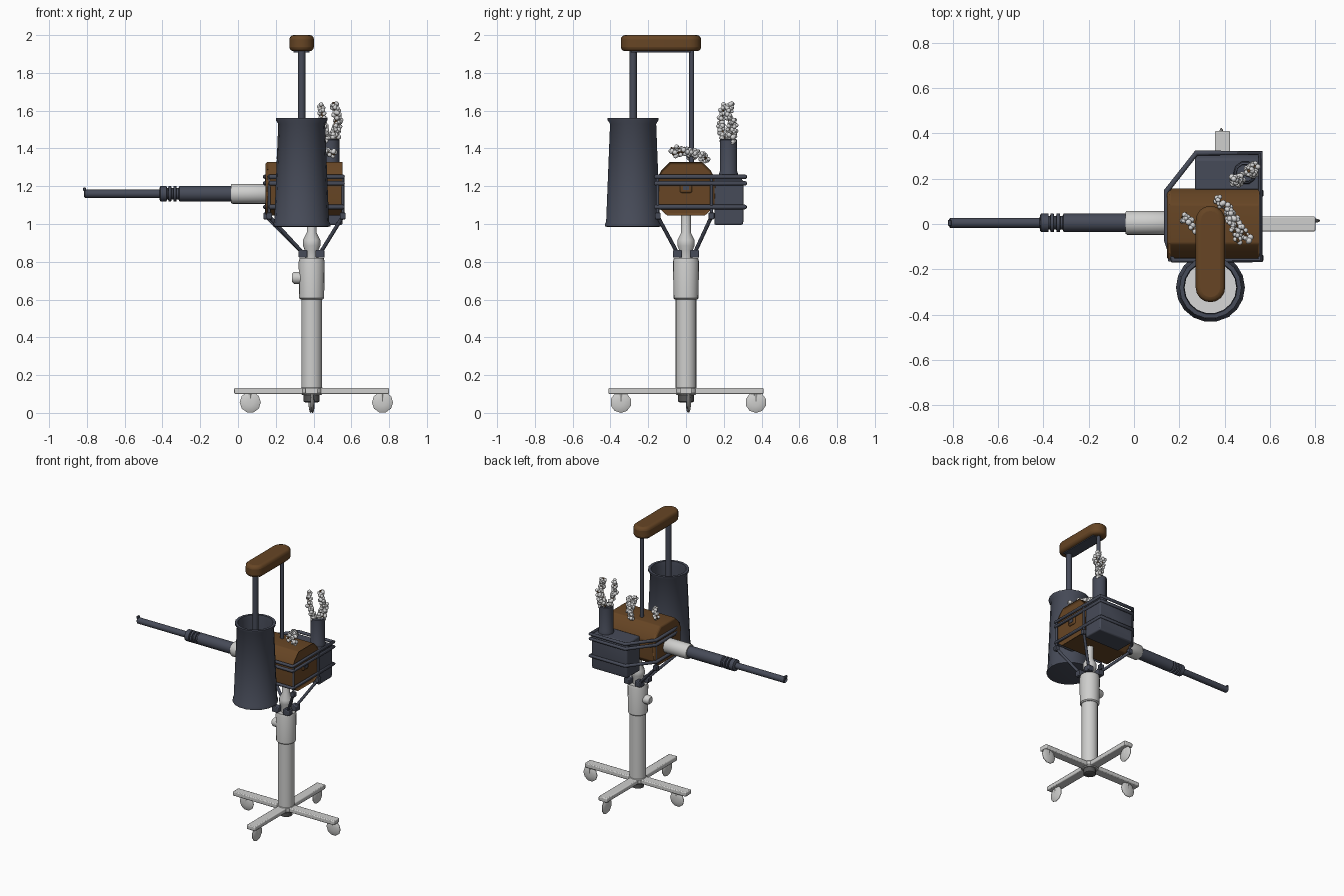
import bpy, bmesh, math, random
from mathutils import Vector, Matrix

if "Cube" in bpy.data.objects:
    bpy.data.objects.remove(bpy.data.objects["Cube"])

random.seed(4)


def mat(name, r, g, b):
    m = bpy.data.materials.new(name)
    m.diffuse_color = (r, g, b, 1)
    m.use_nodes = True
    m.node_tree.nodes["Principled BSDF"].inputs["Base Color"].default_value = m.diffuse_color
    return m


BROWN = mat("brown leather", 0.135, 0.060, 0.018)
SLATE = mat("slate metal", 0.062, 0.070, 0.098)
GREY = mat("light grey", 0.62, 0.62, 0.61)
DARK = mat("dark grey", 0.09, 0.09, 0.09)
WHITE = mat("pearl white", 0.68, 0.68, 0.68)
CX = 0.39  # stand axis


def finish(name, bm, *mats, angle=40, bevel=0, segs=2):
    bmesh.ops.recalc_face_normals(bm, faces=bm.faces)
    me = bpy.data.meshes.new(name)
    bm.to_mesh(me)
    bm.free()
    ob = bpy.data.objects.new(name, me)
    bpy.context.collection.objects.link(ob)
    for m in mats:
        me.materials.append(m)
    if bevel:
        md = ob.modifiers.new("bevel", 'BEVEL')
        md.width, md.segments = bevel, segs
        md.limit_method, md.angle_limit = 'ANGLE', math.radians(30)
    bpy.ops.object.select_all(action='DESELECT')
    ob.select_set(True)
    bpy.context.view_layer.objects.active = ob
    bpy.ops.object.shade_smooth_by_angle(angle=math.radians(angle))
    return ob


def lathe(name, pts, origin, axis, m, n=20):
    """Spin (radius, distance) points round an axis; ends are capped."""
    bm = bmesh.new()
    rot = Vector((0, 0, 1)).rotation_difference(Vector(axis)).to_matrix()
    rings = []
    for r, d in pts:
        rings.append([bm.verts.new(Vector(origin) + rot @ Vector(
            (r * math.cos(2 * math.pi * i / n), r * math.sin(2 * math.pi * i / n), d))) for i in range(n)])
    for a, b in zip(rings, rings[1:]):
        for i in range(n):
            j = (i + 1) % n
            bm.faces.new((a[i], a[j], b[j], b[i]))
    bm.faces.new(rings[0])
    bm.faces.new(rings[-1])
    return finish(name, bm, m)


def rod(name, a, b, r, m, n=10):
    d = Vector(b) - Vector(a)
    return lathe(name, [(r, 0), (r, d.length)], a, d.normalized(), m, n)


def box(name, lo, hi, m, bevel=0.0, segs=2):
    bm = bmesh.new()
    lo, hi = Vector(lo), Vector(hi)
    bmesh.ops.create_cube(bm, size=1, matrix=Matrix.Translation((lo + hi) / 2) @ Matrix.Diagonal((*(hi - lo), 1)))
    return finish(name, bm, m, bevel=bevel, segs=segs)


def prism(bm, prof, x0, x1):
    """Extrude a (y, z) outline along x; returns the end faces."""
    a = [bm.verts.new((x0, y, z)) for y, z in prof]
    b = [bm.verts.new((x1, y, z)) for y, z in prof]
    for i in range(len(prof)):
        j = (i + 1) % len(prof)
        bm.faces.new((a[i], a[j], b[j], b[i]))
    return [bm.faces.new(a), bm.faces.new(b)]


# --- rolling stand: crossed legs, thin wheels, column ---
box("leg_x", (-0.02, -0.033, 0.10), (0.80, 0.033, 0.132), GREY, 0.006)
box("leg_y", (CX - 0.034, -0.41, 0.10), (CX + 0.034, 0.41, 0.132), GREY, 0.006)
lathe("leg_hub", [(0.05, 0.095), (0.06, 0.105), (0.06, 0.13), (0.05, 0.14)], (CX, 0, 0), (0, 0, 1), GREY)
lathe("hub_underside", [(0.032, 0.055), (0.042, 0.06), (0.042, 0.1)], (CX, 0, 0), (0, 0, 1), DARK, 12)
for i, (x, y, ax) in enumerate([(0.065, 0.01, (0, 1, 0)), (0.765, 0.015, (0, 1, 0)),
                                (CX + 0.005, -0.345, (1, 0, 0)), (CX - 0.005, 0.37, (1, 0, 0))]):
    lathe("wheel_%d" % i, [(0.02, -0.011), (0.047, -0.007), (0.056, -0.002), (0.056, 0.002), (0.047, 0.007),
                           (0.02, 0.011)], (x, y, 0.056), ax, GREY, 10)
    rod("wheel_pin_%d" % i, (x, y, 0.06), (x, y, 0.11), 0.012, GREY, 8)
lathe("column", [(0.055, 0.12), (0.055, 0.62)], (CX, 0, 0), (0, 0, 1), GREY)
lathe("collar", [(0.058, 0.60), (0.066, 0.607), (0.069, 0.80), (0.064, 0.82)], (CX, 0, 0), (0, 0, 1), GREY)
lathe("collar_knob", [(0.032, 0), (0.032, 0.092), (0.022, 0.104)], (CX, 0, 0.715), (-1, 0, 0), GREY, 14)
lathe("neck", [(0.035, 0.81), (0.036, 0.86), (0.046, 0.885), (0.046, 0.915), (0.026, 0.955), (0.026, 1.06)],
      (CX, 0, 0), (0, 0, 1), GREY, 14)

# --- four struts with clamps ---
corners = [(0.165, -0.15), (0.555, -0.15), (0.15, 0.135), (0.555, 0.135)]
for i, (x, y) in enumerate(corners):
    sx, sy = CX + math.copysign(0.045, x - CX), math.copysign(0.045, y)
    box("clamp_%d" % i, (sx - 0.024, sy - 0.024, 0.822), (sx + 0.024, sy + 0.024, 0.862), SLATE, 0.005)
    rod("strut_%d" % i, (sx, sy, 0.845), (x, y, 1.04), 0.010, SLATE)
    box("strut_end_%d" % i, (x - 0.015, y - 0.015, 1.025), (x + 0.015, y + 0.015, 1.06), SLATE, 0.004)
    rod("post_%d" % i, (x, y, 1.04), (x, y, 1.255), 0.008, SLATE)

# --- rail cage ---
outline = [(0.275, 0.313), (0.557, 0.313), (0.557, -0.16), (0.172, -0.16), (0.143, -0.07), (0.143, 0.145)]
for z in (1.25, 1.215, 1.09):
    cu = bpy.data.curves.new("rail", 'CURVE')
    cu.dimensions, cu.bevel_depth, cu.bevel_resolution = '3D', 0.012, 2
    sp = cu.splines.new('POLY')
    sp.points.add(len(outline) - 1)
    for p, (x, y) in zip(sp.points, outline):
        p.co = (x, y, z, 1)
    sp.use_cyclic_u = True
    cu.materials.append(SLATE)
    ob = bpy.data.objects.new("rail", cu)
    bpy.context.collection.objects.link(ob)
    bpy.ops.object.select_all(action='DESELECT')
    ob.select_set(True)
    bpy.context.view_layer.objects.active = ob
    bpy.ops.object.convert(target='MESH')
    bpy.ops.object.shade_smooth_by_angle(angle=math.radians(50))

# --- brown case with recessed end panels ---
bm = bmesh.new()
half = [(0.10, 1.045), (0.15, 1.09), (0.157, 1.235), (0.13, 1.285), (0.085, 1.328)]
ends = prism(bm, half + [(-y, z) for y, z in reversed(half)], 0.157, 0.553)
bmesh.ops.inset_individual(bm, faces=ends, thickness=0.03, depth=0)
bmesh.ops.inset_individual(bm, faces=ends, thickness=0.006, depth=-0.012)
finish("case", bm, BROWN, bevel=0.008)
box("case_latch", (0.53, -0.032, 1.165), (0.552, 0.032, 1.22), BROWN, 0.008)
box("case_latch_slot", (0.55, -0.016, 1.18), (0.555, 0.016, 1.2), SLATE)

# --- rear box and flower tube ---
bm = bmesh.new()
prism(bm, [(0.15, 0.995), (0.30, 0.995), (0.305, 1.02), (0.305, 1.225), (0.285, 1.25), (0.15, 1.25)], 0.268, 0.553)
finish("rear_box", bm, SLATE, bevel=0.008)
lathe("flower_tube", [(0.052, 1.24), (0.052, 1.27), (0.048, 1.28), (0.048, 1.445), (0.040, 1.45), (0.038, 1.36)],
      (0.49, 0.225, 0), (0, 0, 1), SLATE, 10)

# --- tall open can ---
lathe("can", [(0.14, 0.985), (0.152, 0.988), (0.152, 1.0), (0.145, 1.012), (0.124, 1.53), (0.137, 1.55),
              (0.137, 1.562), (0.118, 1.562), (0.114, 1.53), (0.125, 1.02)], (0.337, -0.28, 0), (0, 0, 1), SLATE, 18)
rod("can_floor", (0.337, -0.28, 1.015), (0.337, -0.28, 1.03), 0.125, WHITE, 18)

# --- carrying handle ---
rod("handle_post_front", (0.337, -0.28, 1.02), (0.337, -0.28, 1.93), 0.020, SLATE, 12)
rod("handle_post_rear", (0.337, 0.03, 1.30), (0.337, 0.03, 1.93), 0.013, SLATE, 12)
bm = bmesh.new()
ring = []
for yc, a0 in ((0.015, 0), (-0.28, math.pi)):
    ring += [(0.337 + 0.065 * math.cos(a0 + math.pi * i / 8), yc + 0.065 * math.sin(a0 + math.pi * i / 8))
             for i in range(9)]
bot = bm.faces.new([bm.verts.new((x, y, 1.915)) for x, y in ring])
ext = bmesh.ops.extrude_face_region(bm, geom=[bot], use_keep_orig=True)
bmesh.ops.translate(bm, verts=[v for v in ext['geom'] if isinstance(v, bmesh.types.BMVert)], vec=(0, 0, 0.085))
finish("handle_grip", bm, BROWN, bevel=0.022, segs=3)
box("handle_underside", (0.295, -0.29, 1.909), (0.379, 0.025, 1.918), SLATE)

# --- barrel ---
lathe("barrel_socket", [(0.048, -0.16), (0.053, -0.15), (0.053, 0.03), (0.048, 0.037)], (0, 0.005, 1.16), (-1, 0, 0), GREY)
lathe("barrel", [(0.041, 0.03), (0.041, 0.31), (0.030, 0.315), (0.030, 0.325), (0.041, 0.327), (0.041, 0.341),
                 (0.030, 0.343), (0.030, 0.352), (0.041, 0.354), (0.041, 0.368), (0.030, 0.370), (0.030, 0.376),
                 (0.041, 0.378), (0.041, 0.41), (0.034, 0.414), (0.022, 0.416), (0.022, 0.81), (0.016, 0.815),
                 (0.014, 0.80)], (0, 0.005, 1.16), (-1, 0, 0), SLATE, 16)
box("muzzle_sight", (-0.82, -0.008, 1.175), (-0.805, 0.018, 1.192), SLATE, 0.003)


# --- pearl blossom sprigs on brown stems ---
def sprig(name, pts, spread, count, start=0.0):
    pts = [Vector(p) for p in pts]
    bm = bmesh.new()
    for i in range(count):
        t = (start + (1 - start) * i / (count - 1)) * (len(pts) - 1)
        k = min(int(t), len(pts) - 2)
        p = pts[k].lerp(pts[k + 1], t - k)
        off = Vector([random.gauss(0, 1) for _ in range(3)]).normalized() * spread
        bmesh.ops.create_icosphere(bm, subdivisions=2, radius=random.uniform(0.009, 0.014),
                                   matrix=Matrix.Translation(p + off))
    finish(name + "_pearls", bm, WHITE, angle=60)
    for a, b in zip(pts, pts[1:]):
        rod(name + "_stem", a, b, 0.007, BROWN, 6)


sprig("tall_sprig", [(0.49, 0.225, 1.38), (0.505, 0.235, 1.48), (0.525, 0.225, 1.57), (0.505, 0.235, 1.645)], 0.016, 60, 0.22)
sprig("short_sprig", [(0.485, 0.22, 1.38), (0.47, 0.20, 1.46), (0.45, 0.18, 1.53), (0.44, 0.20, 1.625)], 0.016, 55, 0.25)
sprig("side_sprig", [(0.50, 0.23, 1.38), (0.52, 0.25, 1.47), (0.535, 0.255, 1.55)], 0.014, 36, 0.3)
sprig("long_sprig", [(0.365, 0.11, 1.345), (0.42, 0.06, 1.37), (0.45, 0.0, 1.385), (0.51, -0.07, 1.37)], 0.017, 60)
sprig("inner_sprig", [(0.42, 0.05, 1.35), (0.43, 0.0, 1.39), (0.46, -0.08, 1.40)], 0.015, 36)
sprig("left_sprig", [(0.215, 0.03, 1.345), (0.24, 0.015, 1.38), (0.265, -0.025, 1.39)], 0.014, 26)
